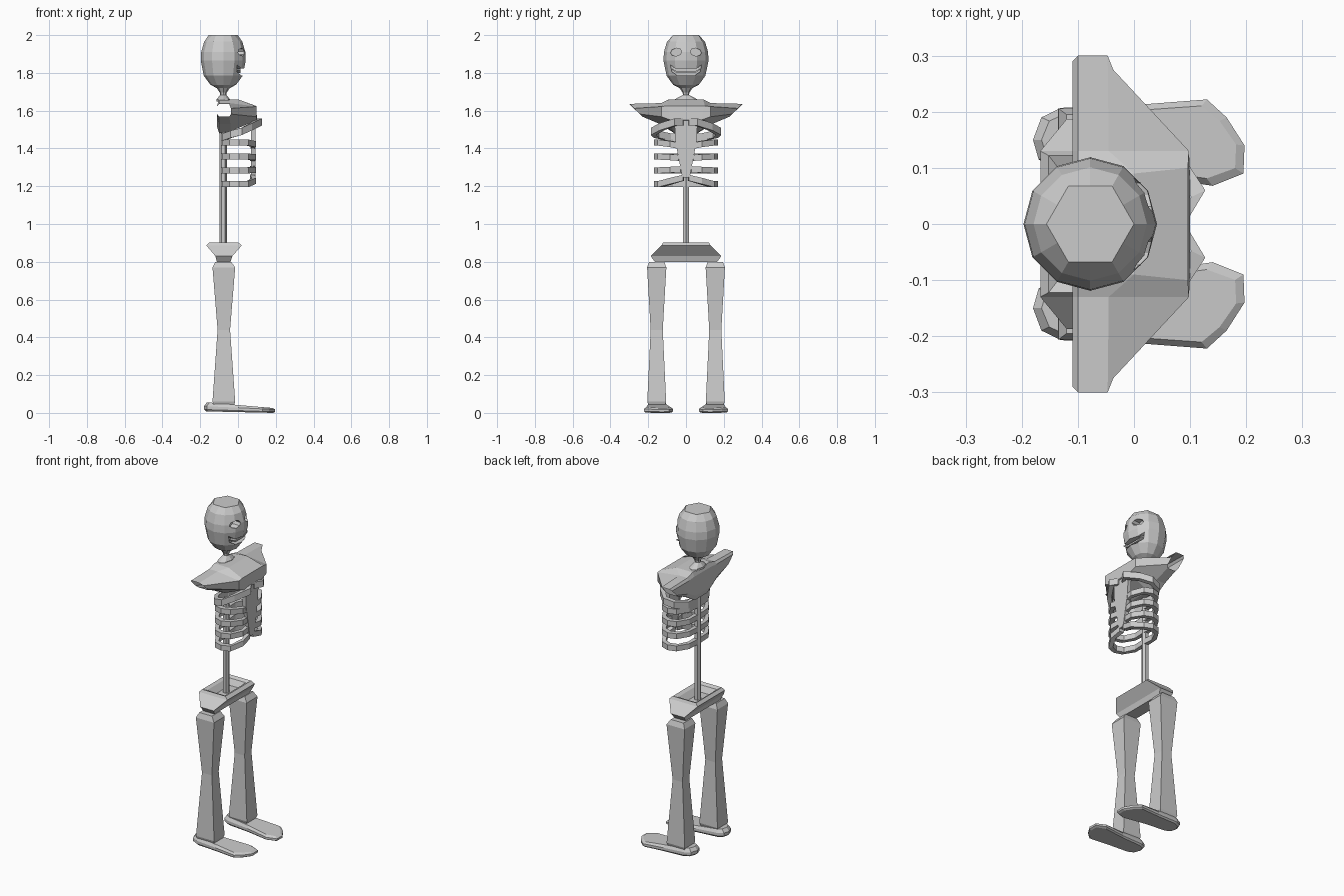
import bpy, bmesh, math

if "Cube" in bpy.data.objects:
    bpy.data.objects.remove(bpy.data.objects["Cube"])

CX = -0.078  # body axis in x; the figure looks towards +x


def loft(name, rings, caps=True, loop=True):
    """Skin a list of equal-length closed rings into one flat-shaded object."""
    bm = bmesh.new()
    vs = [[bm.verts.new(p) for p in r] for r in rings]
    n = len(rings[0])
    for a, b in zip(vs, vs[1:]):
        for i in range(n):
            j = (i + 1) % n
            bm.faces.new((a[i], a[j], b[j], b[i]))
    if caps:
        bm.faces.new(vs[0][::-1])
        bm.faces.new(vs[-1])
    bmesh.ops.recalc_face_normals(bm, faces=bm.faces)
    me = bpy.data.meshes.new(name)
    bm.to_mesh(me)
    bm.free()
    ob = bpy.data.objects.new(name, me)
    bpy.context.collection.objects.link(ob)
    return ob


def rect(x0, x1, y0, y1, z):
    return [(x0, y0, z), (x1, y0, z), (x1, y1, z), (x0, y1, z)]


def ring(r, z, n, cx=CX, ry=None):
    ry = ry or r
    return [(cx + r * math.cos(2 * math.pi * i / n), ry * math.sin(2 * math.pi * i / n), z)
            for i in range(n)]


def prism_x(name, yz, x0, x1):
    return loft(name, [[(x, y, z) for y, z in yz] for x in (x0, x1)])


def cut(target, cutter):
    m = target.modifiers.new("cut", 'BOOLEAN')
    m.operation = 'DIFFERENCE'
    m.solver = 'EXACT'
    m.object = cutter
    bpy.context.view_layer.objects.active = target
    bpy.ops.object.modifier_apply(modifier=m.name)
    bpy.data.objects.remove(cutter)


# skull: twelve-sided shell with a six-sided crown
crown = []
for i in range(12):
    r = 0.078 * (1 if i % 2 == 0 else math.cos(math.pi / 6))
    a = math.pi * i / 6
    crown.append((CX + r * math.cos(a), r * math.sin(a), 2.0))
skull = loft("skull", [ring(0.035, 1.72, 12), ring(0.068, 1.737, 12), ring(0.103, 1.785, 12),
                       ring(0.119, 1.865, 12), ring(0.117, 1.91, 12), ring(0.101, 1.965, 12), crown])

# eye sockets
for s in (-1, 1):
    yz = [(s * 0.052 + 0.03 * math.cos(math.pi * k / 4),
           1.91 + 0.021 * math.sin(math.pi * k / 4) - 0.1 * 0.03 * math.cos(math.pi * k / 4) * s)
          for k in range(8)]
    cut(skull, prism_x("eye_cutter", yz, -0.015, 0.1))

# grinning mouth with a strip of teeth
half = [(0.055, 1.822), (0.083, 1.843), (0.074, 1.805), (0.045, 1.786)]
mouth = half + [(-y, z) for y, z in reversed(half)]
cut(skull, prism_x("mouth_cutter", mouth, -0.02, 0.1))
half = [(0.05, 1.809), (0.075, 1.824), (0.072, 1.814), (0.047, 1.799)]
teeth = half + [(-y, z) for y, z in reversed(half)]
prism_x("teeth", teeth, -0.03, 0.012)

# neck
loft("neck", [ring(0.038, 1.725, 8), ring(0.018, 1.695, 8), ring(0.016, 1.683, 8),
              ring(0.036, 1.66, 8, ry=0.06), ring(0.036, 1.648, 8, ry=0.07)])

# hollow shoulder yoke, open at both arm ends: (x, y, z) sections from tip to middle
tip = [(-.11, .29, 1.625), (-.10, .30, 1.636), (-.047, .30, 1.636), (-.037, .275, 1.612),
       (-.037, .243, 1.582), (-.047, .23, 1.568), (-.10, .23, 1.568), (-.11, .245, 1.582)]
side = [(-.11, .13, 1.625), (-.10, .13, 1.64), (-.045, .13, 1.64), (.098, .13, 1.622),
        (.098, .13, 1.568), (-.04, .14, 1.53), (-.10, .14, 1.53), (-.11, .14, 1.55)]
mid = [(-.11, .08, 1.63), (-.10, .08, 1.655), (0.0, .09, 1.66), (.096, .10, 1.625),
       (.10, .08, 1.55), (-.04, .07, 1.49), (-.10, .06, 1.48), (-.11, .06, 1.51)]
flip = lambda sec: [(x, -y, z) for x, y, z in sec]
loft("shoulder_yoke", [tip, side, mid, flip(mid), flip(side), flip(tip)], caps=False)

# spine
loft("spine", [ring(0.019, 0.86, 6), ring(0.019, 1.5, 6)])


# ribs: rectangular bands following a half path from spine to breastbone
def rib(name, path, h, s):
    secs = []
    for x, y, z in path:
        k = 1 - 0.028 / math.hypot(x, y)
        secs.append([(x, s * y, z - h), (x, s * y, z + h),
                     (x * k, s * y * k, z + h), (x * k, s * y * k, z - h)])
    loft(name, secs)


ends = [(1.211, 1.245, .015), (1.284, 1.29, .03), (1.357, 1.35, .04), (1.431, 1.415, .045)]
for s, tag in ((-1, "right"), (1, "left")):
    for i, (z, ze, ye) in enumerate(ends):
        path = [(-.09, .005, z), (-.085, .09, z), (-.045, .155, z), (.005, .17, z),
                (.055, .15, z), (.094, .085, (z + ze) / 2), (.09, ye, ze)]
        rib(f"rib_{i + 1}_{tag}", path, 0.016, s)
    top = [(-.09, .005, 1.46), (-.085, .10, 1.46), (-.04, .17, 1.475), (.02, .186, 1.49),
           (.075, .14, 1.515), (.127, .06, 1.54), (.10, .015, 1.54)]
    rib(f"top_rib_{tag}", top, 0.019, s)

# breastbone
half = [(.062, 1.55), (.055, 1.43), (.022, 1.26), (.012, 1.245)]
prism_x("breastbone", half + [(-y, z) for y, z in reversed(half)], 0.07, 0.093)

# pelvis basin with a sunken top
loft("pelvis", [rect(-.112, -.04, -.165, .165, .80), rect(-.12, -.03, -.187, .187, .83),
                rect(-.167, .02, -.13, .13, .886), rect(-.152, .002, -.122, .122, .902),
                rect(-.135, -.018, -.10, .10, .893), rect(-.11, -.045, -.08, .08, .86)])

# legs and feet
sole = [(-.18, .15), (-.165, .19), (-.13, .207), (0, .212), (.13, .222), (.165, .19),
        (.197, .14), (.195, .09), (.14, .068), (0, .09), (-.14, .10), (-.17, .115)]
for s, tag in ((-1, "right"), (1, "left")):
    leg = []
    for z, hx, hy in ((.03, .05, .04), (.06, .06, .05), (.44, .033, .032),
                      (.77, .06, .051), (.80, .042, .04)):
        cx = CX + (0.003 if z < 0.8 else 0)
        leg.append(rect(cx - hx, cx + hx, s * .155 - hy, s * .155 + hy, z))
    loft(f"{tag}_leg", leg)

    rings = []
    for k, z_heel, z_toe in ((.88, .008, 0.0), (1, .018, .006), (1, .036, .018), (.84, .056, .026)):
        r = []
        for x, y in sole:
            t = (x + .18) / .377
            yc = .15
            r.append((.01 + (x - .01) * (k + 1) / 2, s * (yc + (y - yc) * k),
                      z_heel + (z_toe - z_heel) * t))
        rings.append(r)
    loft(f"{tag}_foot", rings)
